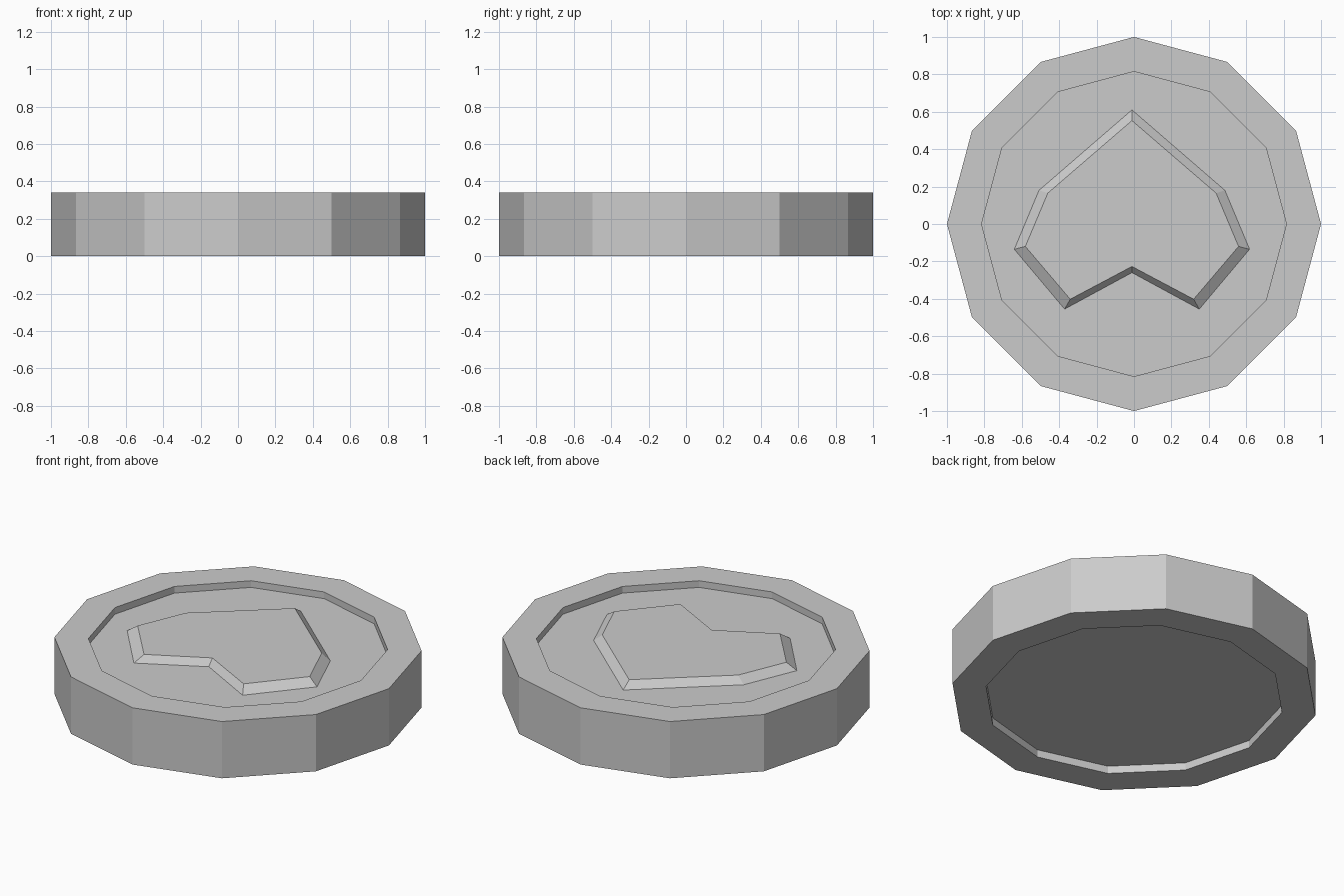
import bpy
from math import cos, sin, pi

if "Cube" in bpy.data.objects:
    bpy.data.objects.remove(bpy.data.objects["Cube"])

SIDES = 12
TOP, FLOOR, UNDER = 0.34, 0.30, 0.045


def make_object(name, verts, faces):
    mesh = bpy.data.meshes.new(name)
    mesh.from_pydata(verts, [], faces)
    obj = bpy.data.objects.new(name, mesh)
    bpy.context.collection.objects.link(obj)
    return obj


def loft(name, rings):
    """Bridge successive rings, then cap the first and the last."""
    n = len(rings[0])
    verts = [v for ring in rings for v in ring]
    faces = [(r * n + i, r * n + (i + 1) % n, (r + 1) * n + (i + 1) % n, (r + 1) * n + i)
             for r in range(len(rings) - 1) for i in range(n)]
    last = (len(rings) - 1) * n
    faces.append(tuple(reversed(range(n))))
    faces.append(tuple(range(last, last + n)))
    return make_object(name, verts, faces)


def circle(radius, z):
    return [(radius * cos(2 * pi * i / SIDES), radius * sin(2 * pi * i / SIDES), z)
            for i in range(SIDES)]


# Coin disc: recessed underside, outer wall, rim and recessed upper face
profile = [(0.815, UNDER), (0.815, 0), (1, 0), (1, TOP), (0.815, TOP), (0.815, FLOOR)]
loft("coin_disc", [circle(r, z) for r, z in profile])


# Raised heart emblem with sloped sides, mirrored about its own axis
def heart(half, z, axis=-0.011):
    right = [(axis + x, y, z) for x, y in half]
    left = [(axis - x, y, z) for x, y in reversed(half[1:-1])]
    return right + left


base = [(0, -0.26), (0.36, -0.455), (0.629, -0.135), (0.497, 0.18), (0, 0.61)]
crest = [(0, -0.227), (0.33, -0.402), (0.57, -0.12), (0.45, 0.165), (0, 0.553)]
loft("heart_emblem", [heart(base, FLOOR), heart(crest, TOP)])
